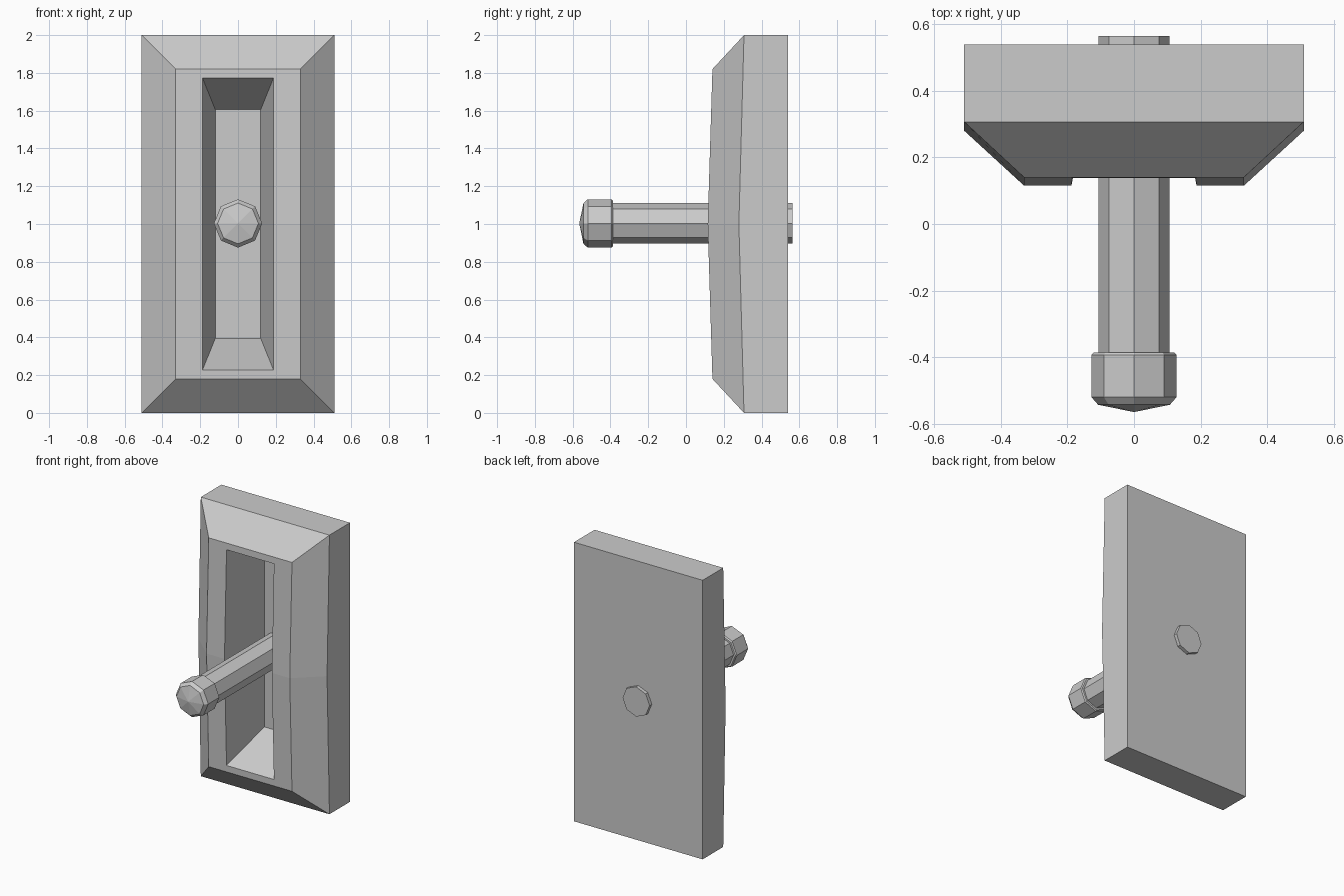
import bpy, bmesh
from math import sin, cos, pi

if "Cube" in bpy.data.objects:
    bpy.data.objects.remove(bpy.data.objects["Cube"])


def finish(bm, name):
    bmesh.ops.recalc_face_normals(bm, faces=bm.faces)
    mesh = bpy.data.meshes.new(name)
    bm.to_mesh(mesh)
    bm.free()
    obj = bpy.data.objects.new(name, mesh)
    bpy.context.collection.objects.link(obj)
    return obj


def bridge(bm, a, b):
    n = len(a)
    for i in range(n):
        bm.faces.new((a[i], a[(i + 1) % n], b[(i + 1) % n], b[i]))


# Wall plate: nested rectangular rings, bowed slightly forward at mid height
def ring(bm, hw, hh, y_end, y_mid):
    pts = [(-hw, y_end, 1 - hh), (hw, y_end, 1 - hh), (hw, y_mid, 1),
           (hw, y_end, 1 + hh), (-hw, y_end, 1 + hh), (-hw, y_mid, 1)]
    return [bm.verts.new(p) for p in pts]


bm = bmesh.new()
# half width, half height, y at the ends, y at mid height
sections = [(.51, 1.0, .54, .54),      # back
            (.51, 1.0, .307, .28),     # outer rim
            (.33, .82, .14, .115),     # front face
            (.188, .773, .1386, .115), # slot mouth
            (.12, .605, .47, .47)]     # slot floor
rings = [ring(bm, *s) for s in sections]
for a, b in zip(rings, rings[1:]):
    bridge(bm, a, b)
bm.faces.new(rings[0])
bm.faces.new(rings[-1])
finish(bm, "switch_plate")


# Eight-sided turned parts along y
def turned(name, profile, sides=8):
    bm = bmesh.new()
    loops = []
    for r, y in profile:
        loops.append([bm.verts.new((r * sin(2 * pi * i / sides), y,
                                    1.003 + r * cos(2 * pi * i / sides)))
                      for i in range(sides)])
    for a, b in zip(loops, loops[1:]):
        bridge(bm, a, b)
    bm.faces.new(loops[0])
    bm.faces.new(loops[-1])
    return bm


# Lever rod passing through the plate
finish(turned("lever_rod", [(.107, .565), (.107, -.40)]), "lever_rod")

# Knob with bevelled collar and shallow pointed tip
bm = turned("lever_knob", [(.121, -.386), (.128, -.394), (.128, -.52), (.108, -.543)])
bm.faces.ensure_lookup_table()
bmesh.ops.poke(bm, faces=[bm.faces[-1]])
bm.verts.ensure_lookup_table()
bm.verts[-1].co.y = -.565
finish(bm, "lever_knob")
